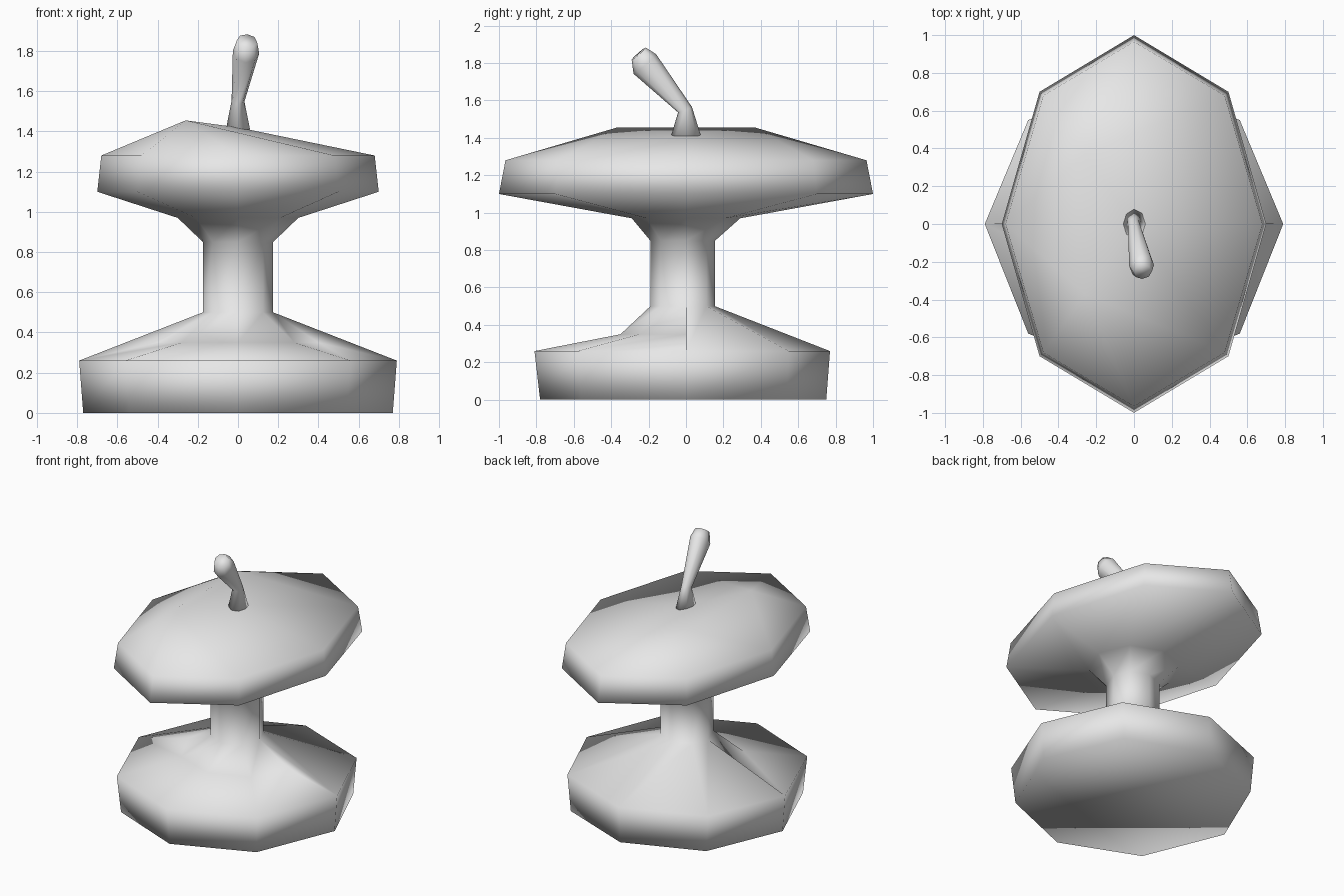
import bpy
import bmesh
import math
from mathutils import Vector, Matrix

cube = bpy.data.objects.get("Cube")
if cube:
    bpy.data.objects.remove(cube, do_unlink=True)

skin = bpy.data.materials.new("plain_grey")
skin.use_nodes = True
grey = (0.8, 0.8, 0.8, 1)
skin.diffuse_color = grey
skin.node_tree.nodes["Principled BSDF"].inputs["Base Color"].default_value = grey


def finish(bm, name):
    """Turn a bmesh into a smooth-shaded object."""
    bmesh.ops.recalc_face_normals(bm, faces=bm.faces[:])
    for face in bm.faces:
        face.smooth = True
    mesh = bpy.data.meshes.new(name)
    bm.to_mesh(mesh)
    bm.free()
    mesh.materials.append(skin)
    obj = bpy.data.objects.new(name, mesh)
    bpy.context.collection.objects.link(obj)
    return obj


def octagon(bm, z, side, front, back, dx, dfront, dback):
    """Eight points counter-clockwise from +x, mirrored left to right."""
    points = [(side, 0), (dx, dback), (0, back), (-dx, dback),
              (-side, 0), (-dx, -dfront), (0, -front), (dx, -dfront)]
    return [bm.verts.new((x, y, z)) for x, y in points]


def bridge(bm, low, high, sides=None):
    n = len(low)
    for i in (range(n) if sides is None else sides):
        j = (i + 1) % n
        bm.faces.new((low[i], low[j], high[j], high[i]))


# Core: wide base, thin neck and wide crown
bm = bmesh.new()
foot = octagon(bm, 0, 0.77, 0.78, 0.75, 0.54, 0.56, 0.54)
base_rim = octagon(bm, 0.26, 0.79, 0.81, 0.77, 0.56, 0.58, 0.55)
shoulder = octagon(bm, 0.35, 0.40, 0.35, 0.35, 0.28, 0.25, 0.25)
neck_low = octagon(bm, 0.50, 0.175, 0.19, 0.155, 0.125, 0.135, 0.11)
neck_high = octagon(bm, 0.85, 0.175, 0.19, 0.155, 0.125, 0.135, 0.11)
flare = octagon(bm, 0.97, 0.30, 0.29, 0.29, 0.21, 0.21, 0.21)
crown_low = octagon(bm, 1.10, 0.70, 1.0, 1.0, 0.50, 0.70, 0.70)
crown_high = octagon(bm, 1.28, 0.68, 0.965, 0.965, 0.48, 0.68, 0.68)

bm.faces.new(foot)
bridge(bm, foot, base_rim)

# Base top: stepped shoulder at the front, straight slope at the back
front_sides, back_sides = range(4, 8), range(4)
bridge(bm, base_rim, shoulder, front_sides)
bridge(bm, shoulder, neck_low, front_sides)
bridge(bm, base_rim, neck_low, back_sides)
for i in (0, 4):
    bm.faces.new((base_rim[i], shoulder[i], neck_low[i]))
for i in (1, 2, 3):
    bm.verts.remove(shoulder[i])

for low, high in ((neck_low, neck_high), (neck_high, flare),
                  (flare, crown_low), (crown_low, crown_high)):
    bridge(bm, low, high)

# Crown top: two bumps on one side, a sloping fan on the other
r = crown_high
centre = bm.verts.new((0, 0, 1.42))
bump_back = bm.verts.new((-0.26, 0.37, 1.455))
bump_front = bm.verts.new((-0.26, -0.37, 1.455))
for bump, order in ((bump_back, (1, 2, 3, 4)), (bump_front, (7, 6, 5, 4))):
    for i, j in zip(order, order[1:]):
        bm.faces.new((bump, r[i], r[j]))
    bm.faces.new((centre, r[0], r[order[0]]))
    bm.faces.new((centre, r[order[0]], bump))
bm.faces.new((bump_back, bump_front, r[4]))
bm.faces.new((centre, bump_back, bump_front))
finish(bm, "fruit_core")

# Stem: tilted rings, narrow at the bend and thick at the tip
bm = bmesh.new()
up = Vector((0, 0, 1))
lean = Vector((0.1, -0.66, 0.75)).normalized()
half_lean = (up + lean).normalized()
sections = [((0, 0, 1.41), 0.06, 0.08, up),
            ((0, -0.005, 1.55), 0.032, 0.04, half_lean),
            ((0.04, -0.22, 1.795), 0.066, 0.08, lean),
            ((0.045, -0.253, 1.85), 0.05, 0.05, lean)]
rings = []
for place, rx, ry, axis in sections:
    turn = up.rotation_difference(axis).to_matrix()
    ring = []
    for k in range(8):
        a = math.tau * k / 8
        point = turn @ Vector((rx * math.cos(a), ry * math.sin(a), 0))
        ring.append(bm.verts.new(point + Vector(place)))
    rings.append(ring)
for low, high in zip(rings, rings[1:]):
    bridge(bm, low, high)
bm.faces.new(rings[0])
bm.faces.new(rings[-1])
finish(bm, "stem")
